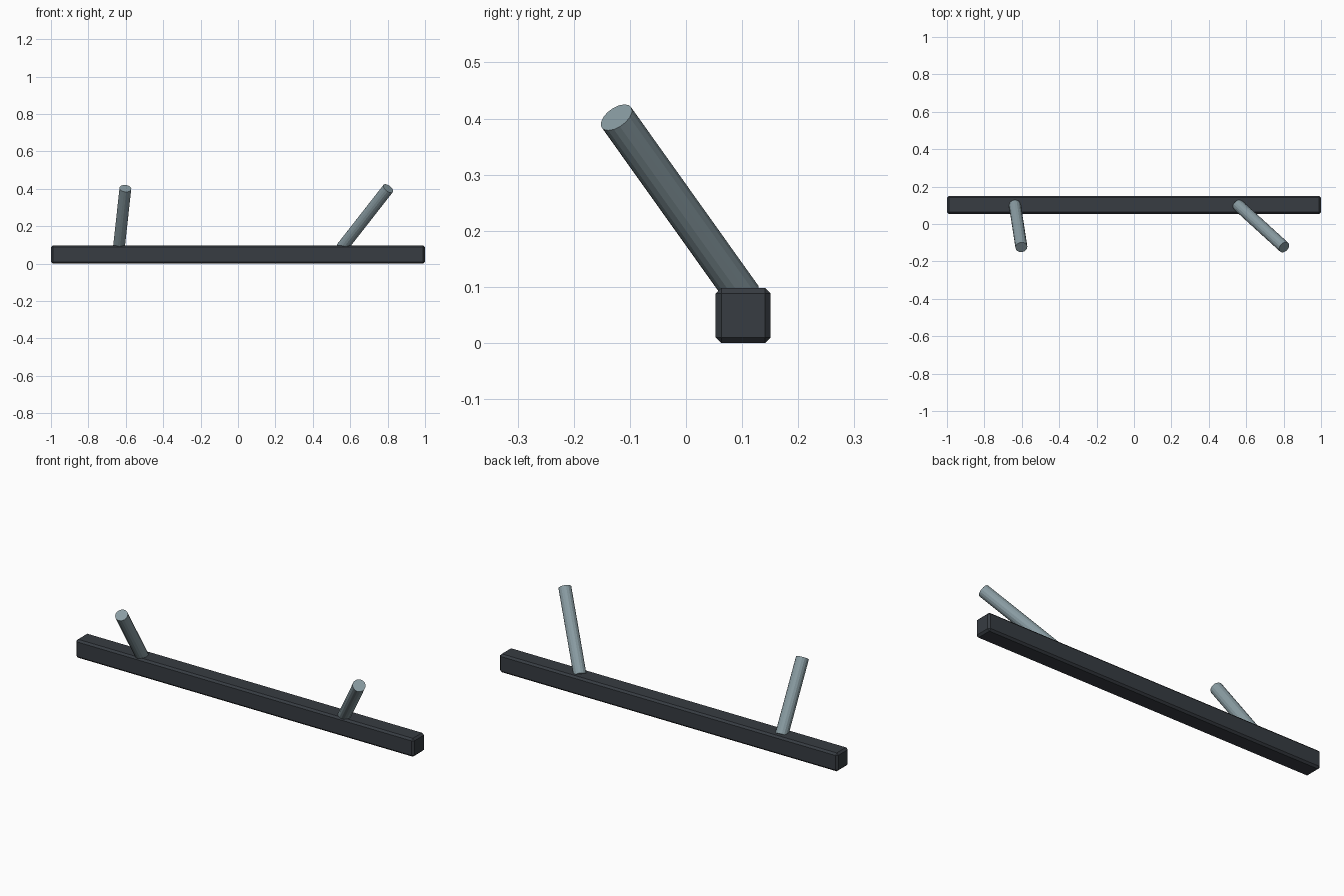
import bpy
from mathutils import Vector

if "Cube" in bpy.data.objects:
    bpy.data.objects.remove(bpy.data.objects["Cube"])


def material(name, rgb):
    m = bpy.data.materials.new(name)
    m.diffuse_color = (*rgb, 1)
    m.use_nodes = True
    m.node_tree.nodes["Principled BSDF"].inputs["Base Color"].default_value = m.diffuse_color
    return m


dark = material("dark_slate", (0.038, 0.045, 0.054))
steel = material("grey_steel", (0.25, 0.33, 0.36))

# Long square rail with chamfered edges
bpy.ops.mesh.primitive_cube_add(size=1, location=(0, 0.102, 0.049))
rail = bpy.context.object
rail.name = "rail"
rail.scale = (2, 0.098, 0.098)
bpy.ops.object.transform_apply(location=False, rotation=False, scale=True)
rail.data.materials.append(dark)
bevel = rail.modifiers.new("chamfer", 'BEVEL')
bevel.width = 0.01
bevel.segments = 1


# Slanted round pegs rising out of the rail towards the front
def peg(name, start, end, radius=0.032):
    start, end = Vector(start), Vector(end)
    axis = end - start
    bpy.ops.mesh.primitive_cylinder_add(vertices=16, radius=radius,
                                        depth=axis.length,
                                        location=(start + end) / 2)
    ob = bpy.context.object
    ob.name = name
    ob.rotation_euler = axis.to_track_quat('Z', 'Y').to_euler()
    ob.data.materials.append(steel)


peg("left_peg", (-0.637, 0.102, 0.085), (-0.602, -0.124, 0.402))
peg("right_peg", (0.555, 0.102, 0.085), (0.803, -0.124, 0.402))
